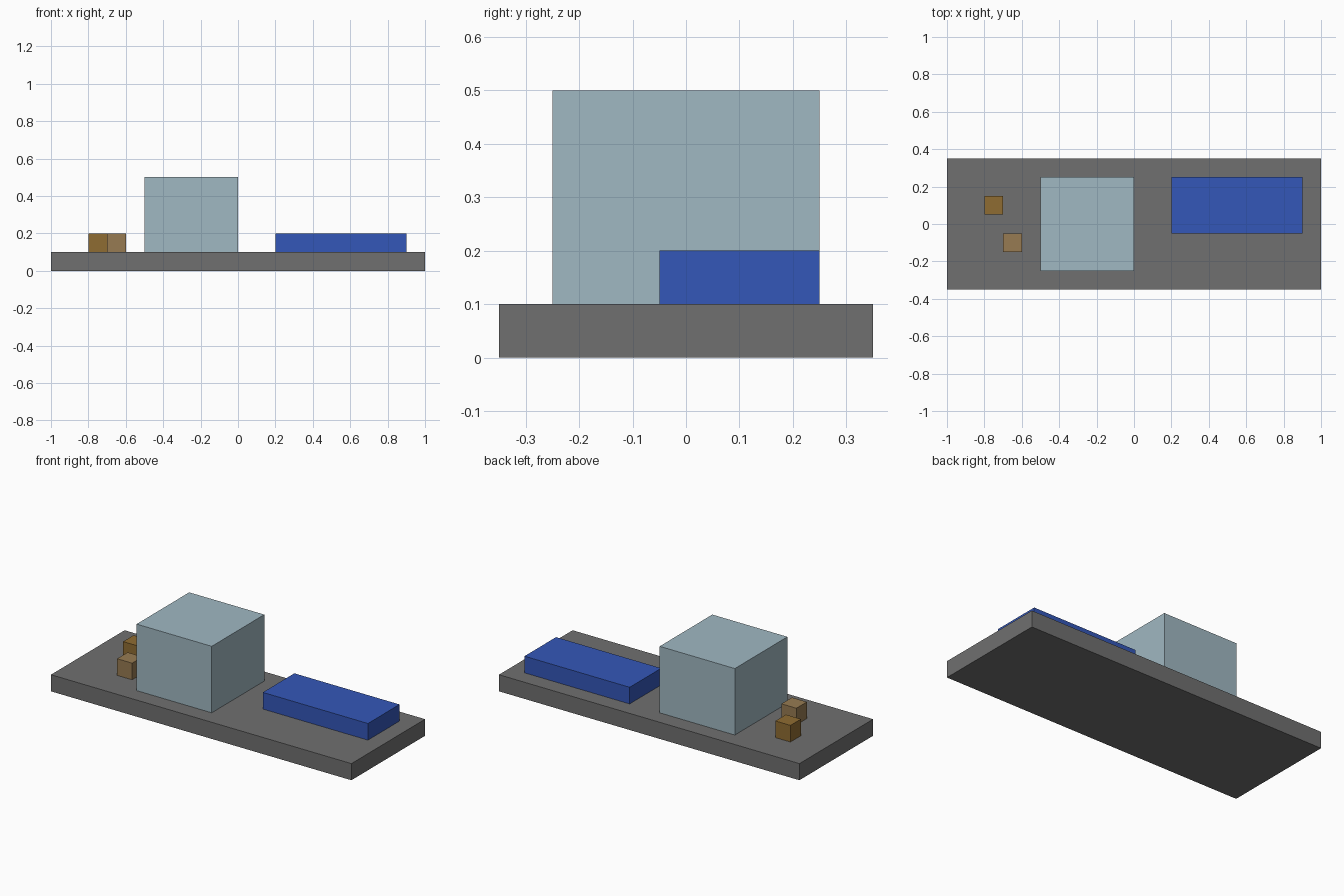
import bpy

cube = bpy.data.objects.get("Cube")
if cube:
    bpy.data.objects.remove(cube, do_unlink=True)


def srgb(r, g, b):
    """Convert 8-bit display colour to linear RGBA."""
    def lin(c):
        c /= 255
        return c / 12.92 if c <= 0.04045 else ((c + 0.055) / 1.055) ** 2.4
    return (lin(r), lin(g), lin(b), 1)


def material(name, colour):
    mat = bpy.data.materials.new(name)
    mat.use_nodes = True
    mat.diffuse_color = colour
    mat.node_tree.nodes["Principled BSDF"].inputs["Base Color"].default_value = colour
    return mat


def box(name, low, high, mat):
    """Axis-aligned box between two corners."""
    centre = [(a + b) / 2 for a, b in zip(low, high)]
    bpy.ops.mesh.primitive_cube_add(size=1, location=centre)
    obj = bpy.context.object
    obj.name = name
    obj.scale = [b - a for a, b in zip(low, high)]
    bpy.ops.object.transform_apply(location=False, rotation=False, scale=True)
    obj.data.materials.append(mat)
    return obj


grey = material("dark grey", srgb(112, 112, 112))
pale = material("pale blue grey", srgb(160, 184, 194))
blue = material("deep blue", srgb(52, 87, 184))
brown = material("brown", srgb(143, 108, 50))
tan = material("tan", srgb(151, 123, 82))

top = 0.1  # height of the slab that carries everything

# Ground slab
box("base_slab", (-1, -0.35, 0), (1, 0.35, top), grey)
# Main building block
box("main_block", (-0.5, -0.25, top), (0, 0.25, 0.5), pale)
# Low pool block
box("low_block", (0.2, -0.05, top), (0.9, 0.25, 0.2), blue)
# Small crates
box("back_crate", (-0.8, 0.05, top), (-0.7, 0.15, 0.2), brown)
box("front_crate", (-0.7, -0.15, top), (-0.6, -0.05, 0.2), tan)
